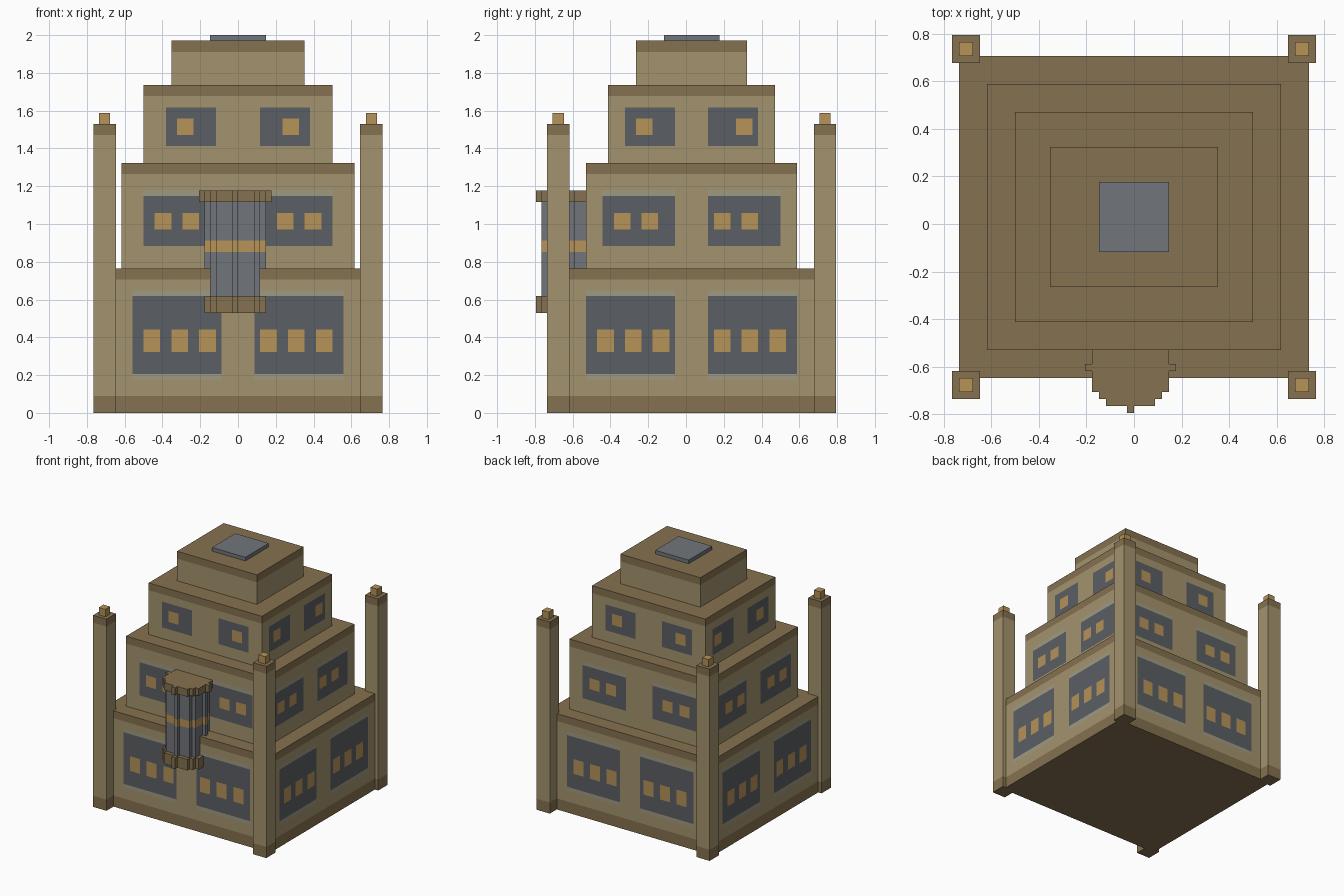
import bpy, bmesh, math

if "Cube" in bpy.data.objects:
    bpy.data.objects.remove(bpy.data.objects["Cube"])

U = 2 / 68          # the model sits on a block grid, 68 blocks tall
CY = 1              # the tiers are centred one block behind y = 0


def material(name, hex_code):
    def linear(i):
        c = int(hex_code[i:i + 2], 16) / 255
        return c / 12.92 if c <= 0.04045 else ((c + 0.055) / 1.055) ** 2.4
    m = bpy.data.materials.new(name)
    m.diffuse_color = (linear(0), linear(2), linear(4), 1)
    m.use_nodes = True
    m.node_tree.nodes["Principled BSDF"].inputs["Base Color"].default_value = m.diffuse_color
    return m


MATS = [material("sandstone", "A4946E"), material("brown_trim", "857150"),
        material("dark_window", "5B5F64"), material("amber_light", "B69358"),
        material("pale_sill", "9F9A83"), material("grey_stone", "71757B")]
WALL, TRIM, DARK, AMBER, SILL, GREY = range(6)


def finish(name, bm):
    bmesh.ops.remove_doubles(bm, verts=bm.verts, dist=0.01)
    bmesh.ops.recalc_face_normals(bm, faces=bm.faces)
    bmesh.ops.scale(bm, vec=(U, U, U), verts=bm.verts)
    me = bpy.data.meshes.new(name)
    bm.to_mesh(me)
    bm.free()
    for m in MATS:
        me.materials.append(m)
    ob = bpy.data.objects.new(name, me)
    bpy.context.collection.objects.link(ob)
    return ob


def add_face(bm, points, mat):
    bm.faces.new([bm.verts.new(p) for p in points]).material_index = mat


def prism(name, outline, levels, mats):
    """Upright prism with one material per height band."""
    bm = bmesh.new()
    n = len(outline)
    for z0, z1, mat in zip(levels, levels[1:], mats):
        for i in range(n):
            a, b = outline[i], outline[(i + 1) % n]
            add_face(bm, [(*a, z0), (*b, z0), (*b, z1), (*a, z1)], mat)
    add_face(bm, [(*p, levels[0]) for p in outline], mats[0])
    add_face(bm, [(*p, levels[-1]) for p in outline], mats[-1])
    return finish(name, bm)


def rect(x0, x1, y0, y1):
    return [(x0, y0), (x1, y0), (x1, y1), (x0, y1)]


def tier(name, hx, hy, z0, z1, bands, front, side):
    """Box whose four walls carry flush coloured rectangles (u0, u1, z0, z1, material)."""
    bm = bmesh.new()
    zs = sorted({z0, z1} | {z for r in bands + front + side for z in r[2:4]})
    for half, depth, rects, along_x in ((hx, hy, front, True), (hy, hx, side, False)):
        rects = bands + rects
        us = sorted({-half, half} | {u for r in rects for u in r[:2] if abs(u) < half})
        for u0, u1 in zip(us, us[1:]):
            for a, b in zip(zs, zs[1:]):
                u, z, mat = (u0 + u1) / 2, (a + b) / 2, WALL
                for r in rects:
                    if r[0] < u < r[1] and r[2] < z < r[3]:
                        mat = r[4]
                for d in (-depth, depth):
                    quad = [(u0, a), (u1, a), (u1, b), (u0, b)]
                    add_face(bm, [(p, d + CY, q) if along_x else (d, p + CY, q)
                                  for p, q in quad], mat)
    for z in (z0, z1):
        add_face(bm, [(x, y, z) for x, y in rect(-hx, hx, CY - hy, CY + hy)], TRIM)
    return finish(name, bm)


def windows(inner, outer, z0, z1, lz0, lz1, left, right, sills=()):
    """Pair of dark windows with three-block-wide lights starting at the given places."""
    out = []
    for a, b in ((-outer, -inner), (inner, outer)):
        out.append((a, b, z0, z1, DARK))
        out += [(a, b, s, s + 1, SILL) for s in sills]
    return out + [(u, u + 3, lz0, lz1, AMBER) for u in left + right]


def band(z0, z1):
    return (-99, 99, z0, z1, TRIM)


# Stepped tiers with their windows
w1 = windows(3, 19, 7, 21, 11, 15, [-17, -12, -7], [4, 9, 14], (6, 21))
tier("ground_tier", 25, 23, 0, 26, [band(0, 3), band(24, 26)], w1, w1)
tier("second_tier", 21, 19, 26, 45, [band(43, 45)],
     windows(4, 17, 30, 39, 33, 36, [-15, -10], [7, 12], (39,)),
     windows(3, 16, 30, 39, 33, 36, [-14, -9], [4, 9], (39,)))
tier("third_tier", 17, 15, 45, 59, [band(57, 59)],
     windows(4, 13, 48, 55, 50, 53, [-11], [8]),
     windows(3, 12, 48, 55, 50, 53, [-10], [8]))
tier("top_tier", 12, 10, 59, 67, [band(65, 67)], [], [])
prism("roof_slab", rect(-5, 5, -4, 6), [67, 68], [GREY])

# Corner pillars with amber finials
for sx, xname in ((-1, "left"), (1, "right")):
    for sy, yname in ((-1, "front"), (1, "back")):
        x, y = 24 * sx, CY + 24 * sy
        prism(f"{yname}_{xname}_pillar", rect(x - 2, x + 2, y - 2, y + 2),
              [0, 3, 50, 52], [TRIM, WALL, TRIM])
        prism(f"{yname}_{xname}_finial", rect(x - 1, x + 1, y - 1, y + 1), [52, 54], [AMBER])


def stepped_round(r):
    """Blocky round outline, cut off just inside the wall."""
    side = []
    for dy in range(-r, 4):
        w = 0.5 + math.isqrt(r * r - dy * dy)
        if not side or side[-1][0] != w:
            if side:
                side.append((side[-1][0], dy - 21))
            side.append((w, dy - 21))
    side.append((side[-1][0], -17))
    return [(w - 0.5, y) for w, y in side] + [(-w - 0.5, y) for w, y in reversed(side)]


# Projecting front turret
prism("turret_base", stepped_round(6), [18, 21], [TRIM])
prism("turret_body", stepped_round(5), [21, 29, 31, 38], [GREY, AMBER, GREY])
prism("turret_cap", stepped_round(6), [38, 40], [TRIM])
